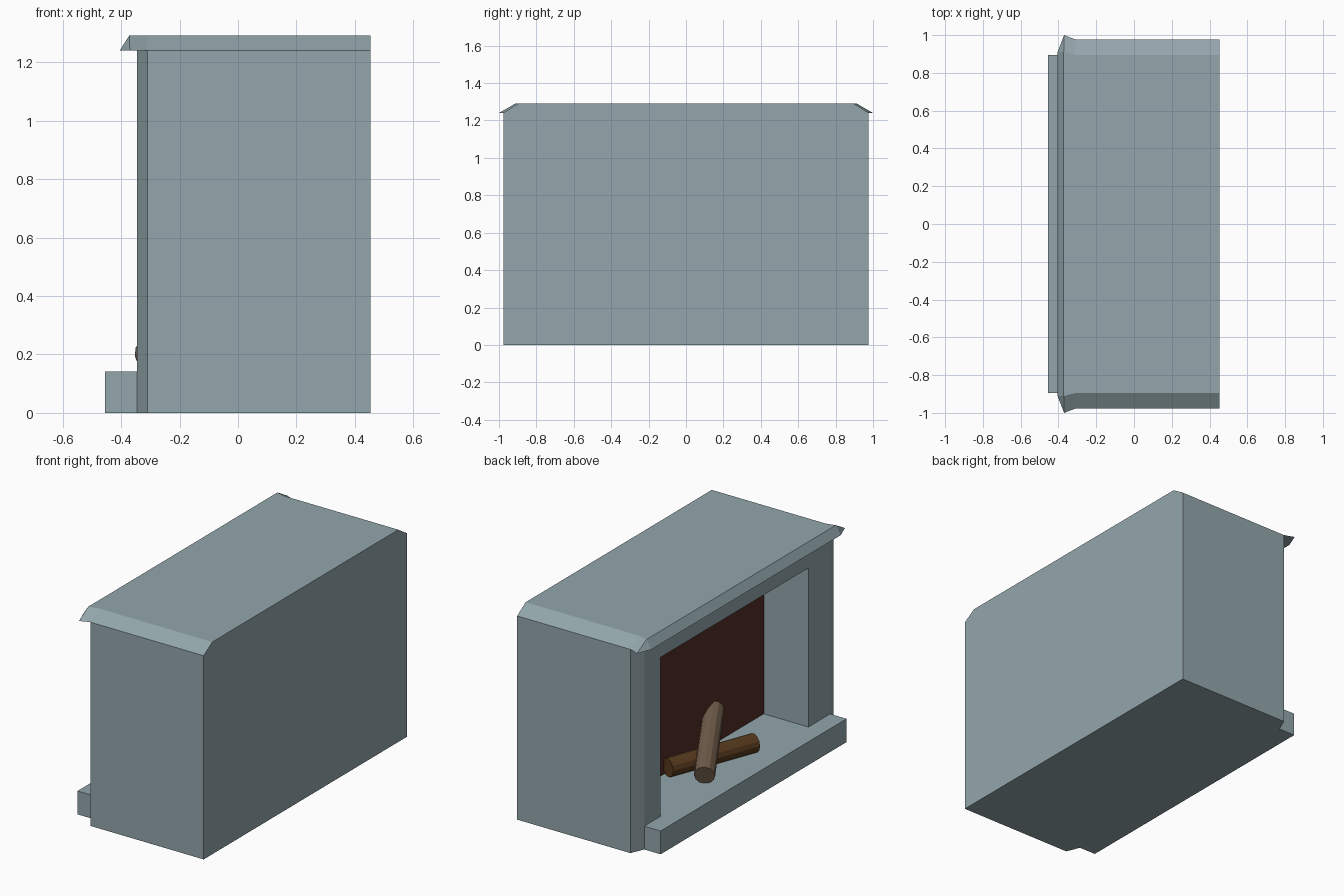
import bpy, bmesh
from mathutils import Vector

if "Cube" in bpy.data.objects:
    bpy.data.objects.remove(bpy.data.objects["Cube"])


def material(name, rgb):
    m = bpy.data.materials.new(name)
    m.diffuse_color = (*rgb, 1)
    m.use_nodes = True
    m.node_tree.nodes["Principled BSDF"].inputs["Base Color"].default_value = m.diffuse_color
    return m


stone = material("blue_grey_stone", (0.29, 0.38, 0.41))


def loft(name, half_low, half_high, z0, z1):
    """Solid between two outlines, each given as its +y half from back to front."""
    bm = bmesh.new()
    rings = []
    for half, z in ((half_low, z0), (half_high, z1)):
        full = half + [(x, -y) for x, y in reversed(half)]
        rings.append([bm.verts.new((x, y, z)) for x, y in full])
    low, high = rings
    n = len(low)
    bm.faces.new(low)
    bm.faces.new(high)
    for i in range(n):
        j = (i + 1) % n
        bm.faces.new((low[i], low[j], high[j], high[i]))
    bmesh.ops.remove_doubles(bm, verts=bm.verts, dist=0.0005)
    bmesh.ops.recalc_face_normals(bm, faces=bm.faces)
    me = bpy.data.meshes.new(name)
    bm.to_mesh(me)
    bm.free()
    me.materials.append(stone)
    ob = bpy.data.objects.new(name, me)
    bpy.context.collection.objects.link(ob)
    return ob


def box(name, lo, hi, mat):
    lo, hi = Vector(lo), Vector(hi)
    bpy.ops.mesh.primitive_cube_add(size=1, location=(lo + hi) / 2)
    ob = bpy.context.object
    ob.name = name
    ob.scale = hi - lo
    bpy.ops.object.transform_apply(location=True, rotation=False, scale=True)
    ob.data.materials.append(mat)
    return ob


def log(name, a, b, r, mat):
    a, b = Vector(a), Vector(b)
    bpy.ops.mesh.primitive_cylinder_add(vertices=12, radius=r, depth=(b - a).length,
                                        location=(a + b) / 2)
    ob = bpy.context.object
    ob.name = name
    ob.rotation_euler = (b - a).to_track_quat('Z', 'Y').to_euler()
    ob.data.materials.append(mat)
    return ob


# surround with slanted front corners
plan = [(0.453, 0.977), (-0.31, 0.977), (-0.345, 0.892)]
surround = loft("surround", plan, plan, 0, 1.24)

# firebox opening cut into the surround
cutter = box("opening_cutter", (-0.6, -0.685, 0.142), (-0.04, 0.74, 1.11), stone)
cutter.hide_render = True
mod = surround.modifiers.new("opening", 'BOOLEAN')
mod.object = cutter
mod.operation = 'DIFFERENCE'
mod.solver = 'EXACT'
bpy.context.view_layer.objects.active = surround
bpy.ops.object.modifier_apply(modifier=mod.name)
bpy.data.objects.remove(cutter)

# mantel with sloped, flared edges
loft("mantel",
     [(0.453, 0.977), (-0.31, 0.977), (-0.37, 1.0), (-0.405, 0.91)],
     [(0.453, 0.895), (-0.31, 0.895), (-0.372, 0.91), (-0.372, 0.91)],
     1.24, 1.292)

# raised hearth slab
box("hearth", (-0.455, -0.894, 0), (-0.345, 0.894, 0.142), stone)

# dark fireback
box("fireback", (-0.044, -0.685, 0.142), (-0.039, 0.74, 1.11),
    material("soot_brown", (0.085, 0.026, 0.016)))

# crossed logs
log("lower_log", (-0.08, 0.29, 0.197), (-0.286, -0.25, 0.197), 0.055,
    material("bark_brown", (0.095, 0.042, 0.012)))
log("upper_log", (-0.302, 0.253, 0.195), (-0.03, -0.225, 0.345), 0.059,
    material("bark_grey", (0.155, 0.105, 0.068)))
